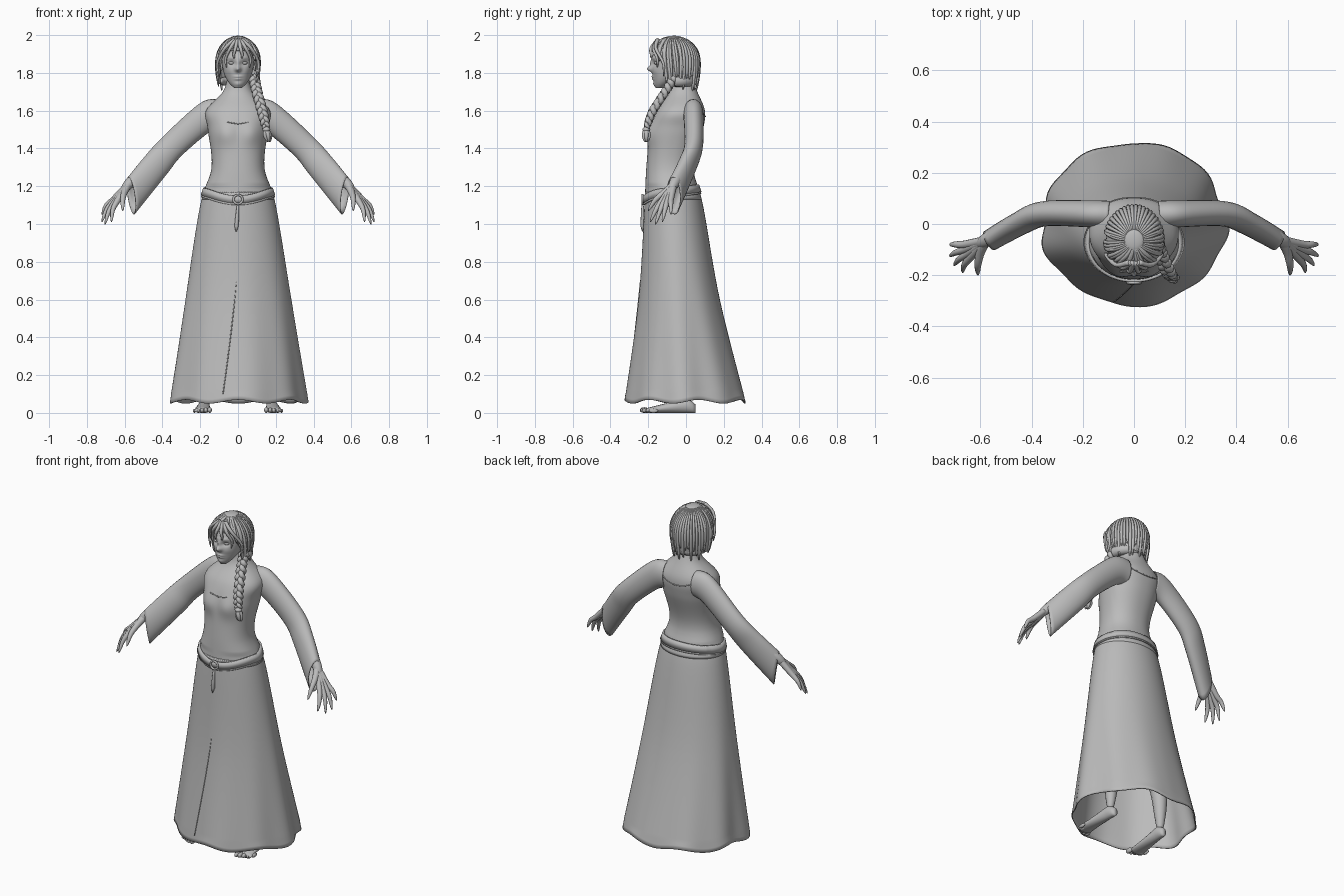
import bpy, bmesh, math, random
from mathutils import Vector, Matrix
from math import sin, cos, pi, tau, exp, sqrt

if "Cube" in bpy.data.objects:
    bpy.data.objects.remove(bpy.data.objects["Cube"])
random.seed(4)

clay = bpy.data.materials.new("plain grey")
clay.use_nodes = True
grey = (.5, .5, .5, 1)
clay.diffuse_color = grey
clay.node_tree.nodes["Principled BSDF"].inputs["Base Color"].default_value = grey


def around(count):
    return [tau * k / count for k in range(count)]


def fractions(count):
    return [k / count for k in range(count + 1)]


def mix(start, end, t):
    return start + (end - start) * t


def spline(rows, steps):
    """Pass a smooth curve through rows of numbers."""
    rows = [Vector(row) for row in rows]
    out = []
    for i in range(len(rows) - 1):
        start, end = rows[i], rows[i + 1]
        leave = (end - rows[max(i - 1, 0)]) / 2
        arrive = (rows[min(i + 2, len(rows) - 1)] - start) / 2
        for t in fractions(steps)[:-1]:
            ease = t * t * (3 - 2 * t)
            out.append(mix(start, end, ease) + leave * t * (1 - t) ** 2 - arrive * t * t * (1 - t))
    return out + [rows[-1]]


def lookup(rows, z):
    """Interpolate rows that are sorted by height."""
    for low, high in zip(rows, rows[1:]):
        if z <= high[0]:
            return mix(low, high, max(0, (z - low[0]) / (high[0] - low[0])))
    return rows[-1]


def finish(name, bm):
    bmesh.ops.recalc_face_normals(bm, faces=bm.faces)
    mesh = bpy.data.meshes.new(name)
    bm.to_mesh(mesh)
    bm.free()
    mesh.materials.append(clay)
    mesh.shade_smooth()
    part = bpy.data.objects.new(name, mesh)
    bpy.context.collection.objects.link(part)
    return part


def loft(name, rings, shell=0):
    """Skin a list of rings: solid, or an open shell of the given thickness."""
    bm = bmesh.new()
    loops = [[bm.verts.new(p) for p in ring] for ring in rings]
    for low, high in zip(loops, loops[1:]):
        for i in range(len(low)):
            bm.faces.new((low[i - 1], low[i], high[i], high[i - 1]))
    if not shell:
        bm.faces.new(loops[0])
        bm.faces.new(loops[-1])
    part = finish(name, bm)
    if shell:
        part.modifiers.new("thickness", 'SOLIDIFY').thickness = shell


def tube(name, points, start, end, sides=10, steps=4):
    """Round tube with a linear taper and a rounded tip."""
    path = spline(points, steps)
    last = len(path) - 1
    rings, side, before = [], None, None
    for i, p in enumerate(path):
        along = (path[min(i + 1, last)] - path[max(i - 1, 0)]).normalized()
        side = before.rotation_difference(along) @ side if before else along.orthogonal().normalized()
        before = along
        radius = mix(start, end, i / last) * (1 - .8 * (i / last) ** 8)
        across = along.cross(side)
        rings.append([p + radius * (side * cos(a) + across * sin(a)) for a in around(sides)])
    loft(name, rings)


def ball(name, centre, size):
    bm = bmesh.new()
    place = Matrix.Translation(centre) @ Matrix.Diagonal((*size, 1))
    bmesh.ops.create_uvsphere(bm, u_segments=16, v_segments=10, radius=1, matrix=place)
    finish(name, bm)


def bump(x, z, middle, height, wide, tall):
    return exp(-((x - middle) / wide) ** 2 - ((z - height) / tall) ** 2)


# Dress and neck sections: height, half width, front, back
body = spline([(.06, .36, -.32, .32), (.6, .28, -.25, .18), (1.1, .2, -.22, .09),
               (1.3, .14, -.21, .04), (1.5, .16, -.19, .09), (1.6, .17, -.16, .1),
               (1.7, .08, -.09, .06), (1.8, .05, -.08, .02)], 8)


def oval(section, a, power=1):
    _, half, front, back = section
    curve = lambda v: math.copysign(abs(v) ** power, v)
    return half * curve(cos(a)), mix(front, back, (1 + curve(sin(a))) / 2)


def body_point(a, z, out=0):
    """Point on the dress at an angle; the front is at minus a quarter turn."""
    x, y = oval(lookup(body, z) + Vector((0, out, -out, out)), a, .9 if z > 1.2 else 1)
    if y < 0:
        y -= .02 * bump(abs(x), z, .07, 1.48, .06, .06)
    flare = max(0, 1 - z) ** 1.5
    fold = 1 + flare * (.03 * cos(9 * a + .4) * abs(cos(a)) + .02 * cos(5 * a + 1))
    return Vector((x * fold, y * fold, z))


def hem_wave(a, z):
    return Vector((0, 0, .01 * sin(a * 7) * (z < .1)))


loft("skirt", [[body_point(a, z) + hem_wave(a, z) for a in around(96)]
               for z in (mix(.06, 1.17, t) for t in fractions(50))], shell=.006)
loft("bodice_and_neck", [[body_point(a, mix(1.13, 1.8, t)) for a in around(96)] for t in fractions(50)])

# Necklines and skirt seam
def seam(name, line):
    tube(name, [body_point(*line(t * 2 - 1), .001) for t in fractions(16)], .003, .003, sides=6, steps=2)


seam("back_neckline", lambda t: (pi / 2 + t, 1.57 + .08 * t * t))
seam("front_neckline", lambda t: (t * .3 - pi / 2, 1.53 + .01 * abs(t)))
seam("skirt_front_seam", lambda t: (t * .1 - 1.7, .4 + .3 * t))

# Belt: two stacked bands dipping to a ring at the front
def band(name, low, high, out):
    def edge(height, depth):
        return [body_point(a, height + 1.15 - .04 * max(0, -sin(a)) ** 3 + .02 * max(0, sin(a)), depth)
                for a in around(96)]
    loft(name, [edge(low, 0), edge(low, out), edge(high, out), edge(high, 0)], shell=.002)


band("belt", 0, .04, .01)
band("belt_edge", -.01, 0, .006)
bpy.ops.mesh.primitive_torus_add(major_radius=.024, minor_radius=.006, major_segments=24, minor_segments=8,
                                 location=(0, -.23, 1.13), rotation=(pi / 2, 0, 0))
ring = bpy.context.object
ring.name = "belt_ring"
ring.data.materials.append(clay)
ring.data.shade_smooth()
tube("belt_strap", [(0, -.23, 1.1), (-.01, -.23, .96)], .006, .014)

# Sleeves: the upper and lower edge lines, from shoulder to bell cuff
sleeve_top = spline([(.1, .04, 1.66), (.2, .04, 1.64), (.4, .04, 1.46), (.5, -.01, 1.35), (.58, -.07, 1.25)], 6)
sleeve_low = spline([(.1, .03, 1.5), (.16, .04, 1.48), (.3, .04, 1.36), (.38, .02, 1.26), (.55, -.06, 1.05)], 6)
sleeve_mid = [(top + low) / 2 for top, low in zip(sleeve_top, sleeve_low)]


def sleeve_ring(i):
    along = sleeve_mid[min(i + 1, len(sleeve_mid) - 1)] - sleeve_mid[max(i - 1, 0)]
    up = sleeve_top[i] - sleeve_mid[i]
    across = along.cross(up).normalized() * mix(.056, .042, i / len(sleeve_mid))
    return [sleeve_mid[i] + up * cos(a) + across * sin(a) for a in around(24)]


def foot_ring(t):
    """Section of the foot, from heel to the ball behind the toes."""
    half = mix(.024, .045, t) * min(1, .6 + 4 * t)
    height = mix(.09, .025, t) * min(1, .5 + 3 * t)
    return [Vector((mix(.175, .19, t) + half * cos(a), mix(.05, -.21, t), height * (1 + sin(a)) / 2))
            for a in around(16)]


wrist = Vector((.58, -.065, 1.21))
for side, sign in (("left", 1), ("right", -1)):
    flip = Matrix.Diagonal((sign, 1, 1))

    def mirrored(points):
        return [flip @ Vector(p) for p in points]

    def limb(part, points, start, end):
        tube(side + "_" + part, mirrored(points), start, end, sides=12)

    loft(side + "_sleeve", [mirrored(sleeve_ring(i)) for i in range(len(sleeve_mid))], shell=.005)
    limb("forearm", [(.44, .01, 1.3), (.53, -.04, 1.25), wrist, wrist + Vector((.03, -.02, -.04))], .036, .024)

    # Fingers fan out from the wrist, so their roots form the palm
    for k, finger in enumerate(("little", "ring", "middle", "index")):
        t = k / 3
        knuckle = mix(Vector((.66, -.08, 1.13)), Vector((.64, -.13, 1.12)), t)
        tip = mix(Vector((.72, -.08, 1.05)), Vector((.67, -.19, 1.01)), t)
        tip += Vector((.02, -.01, -.03)) * sin(pi * t)
        bend = (knuckle + tip) / 2 + Vector((.008, 0, .008))
        limb(finger + "_finger", [mix(wrist, knuckle, .1), knuckle, bend, tip], .019, .009)
    limb("thumb", [wrist, (.6, -.11, 1.17), (.61, -.16, 1.13), (.61, -.2, 1.07)], .022, .01)

    limb("leg", [(.1, -.05, .95), (.14, -.04, .5), (.17, .01, .3), (.18, .01, .03)], .085, .032)
    loft(side + "_foot", [mirrored(foot_ring(t)) for t in fractions(16)])
    for k in range(5):
        size = .015 - .001 * k
        ball(f"{side}_toe_{k + 1}", (sign * (.15 + .02 * k), .003 * k * k - .22, size), (size * .8, .025, size))
    ball(side + "_ear", (sign * .09, -.05, 1.84), (.012, .02, .03))
    ball(side + "_eye", (sign * .034, -.158, 1.852), (.016, .012, .008))

# Head: smooth sections, with mirrored bumps for the face
skull = spline([(1.72, .02, -.16, -.12), (1.75, .05, -.17, -.07), (1.8, .075, -.178, 0),
                (1.88, .086, -.178, .03), (1.95, .07, -.15, .02), (1.98, .03, -.1, -.03)], 4)
# Each feature: across, height, half width, half height, push outward
features = {"nose": (0, 1.82, .015, .014, .026), "bridge": (0, 1.85, .01, .025, .01),
            "socket": (.035, 1.85, .02, .013, -.012), "brow": (.03, 1.88, .025, .01, .005),
            "upper_lip": (0, 1.78, .02, .005, .008), "lower_lip": (0, 1.767, .018, .005, .008),
            "chin": (0, 1.74, .018, .012, .006), "cheek": (.045, 1.81, .02, .02, .004)}


def head_point(a, z):
    x, y = oval(lookup(skull, z), a)
    if sin(a) < 0:
        y -= sum(push * bump(abs(x), z, *shape) for *shape, push in features.values())
    return Vector((x, y, z))


loft("head", [[head_point(a, mix(1.72, 1.98, t)) for a in around(96)] for t in fractions(64)])

# Hair: ridged cap from the crown to a hem that rises over the face
def hair_point(a, t, out=0, ridge=0):
    rise = min(1, 2 * max(0, -sin(a) - .2))
    z = mix(1.99, mix(1.74, 1.92, rise), t * t)
    dome = sqrt(max(0, 1 - max(0, (z - 1.86) / .13) ** 2))
    size = max(.02, dome - max(0, 1.81 - z)) * (1 + ridge * (cos(22 * a + 7 * t) + cos(37 * a - 5 * t) / 2))
    return Vector(((.11 * size + out) * cos(a), (.13 * size + out) * sin(a) - .063, z + out))


loft("hair_cap", [[hair_point(a, t, ridge=.02) for a in around(96)] for t in fractions(30)[1:]], shell=.008)
ball("hair_crown", (0, -.063, 1.985), (.04, .045, .012))
for k, a in enumerate(around(46)):
    swirl = random.uniform(.1, .4) * math.copysign(1, cos(a)) * (sin(a) < .2)
    end = random.uniform(.9, 1.1)
    tube(f"hair_lock_{k + 1}", [hair_point(a + swirl * t, mix(.15, end, t), .002) for t in fractions(5)],
         .004, .012, sides=7)
for k in range(6):
    x = (k - 2.5) / 25
    away = abs(x)
    tube(f"fringe_lock_{k + 1}", [(x * .2, -.15, 1.975), (x * .7, .3 * away - .19, 1.93),
                                  (x * 1.1, .8 * away - .2, 1.91 - .6 * away),
                                  (x, .8 * away - .2, 1.9 - 1.2 * away)], .011, .006, sides=7)
tube("nape_roll", [(.09 * cos(a), .09 * sin(a) - .06, 1.755) for a in (pi * t for t in fractions(8))], .03, .025)

# Braid: three woven strands over the left shoulder, ending in a tuft
braid = spline([(.085, -.06, 1.78), (.1, -.11, 1.7), (.13, -.18, 1.59), (.15, -.21, 1.5)], 15)
for k, phase in enumerate(around(3)):
    weave = [p + Vector((sin(i / 2 + phase), -.7 * sin(i + 2 * phase), 0)) * .015 for i, p in enumerate(braid)]
    tube(f"braid_strand_{k + 1}", weave, .017, .015, sides=8, steps=1)
ball("braid_tie", braid[-1], (.021, .021, .015))
for k, a in enumerate(around(5)):
    spread = Vector((cos(a), sin(a), 0)) * .013
    tube(f"braid_tuft_{k + 1}", [braid[-1], braid[-1] + spread + Vector((.005, 0, -.03)),
                                 braid[-1] + spread / 2 + Vector((.013, 0, -.065))], .015, .008, sides=8)
